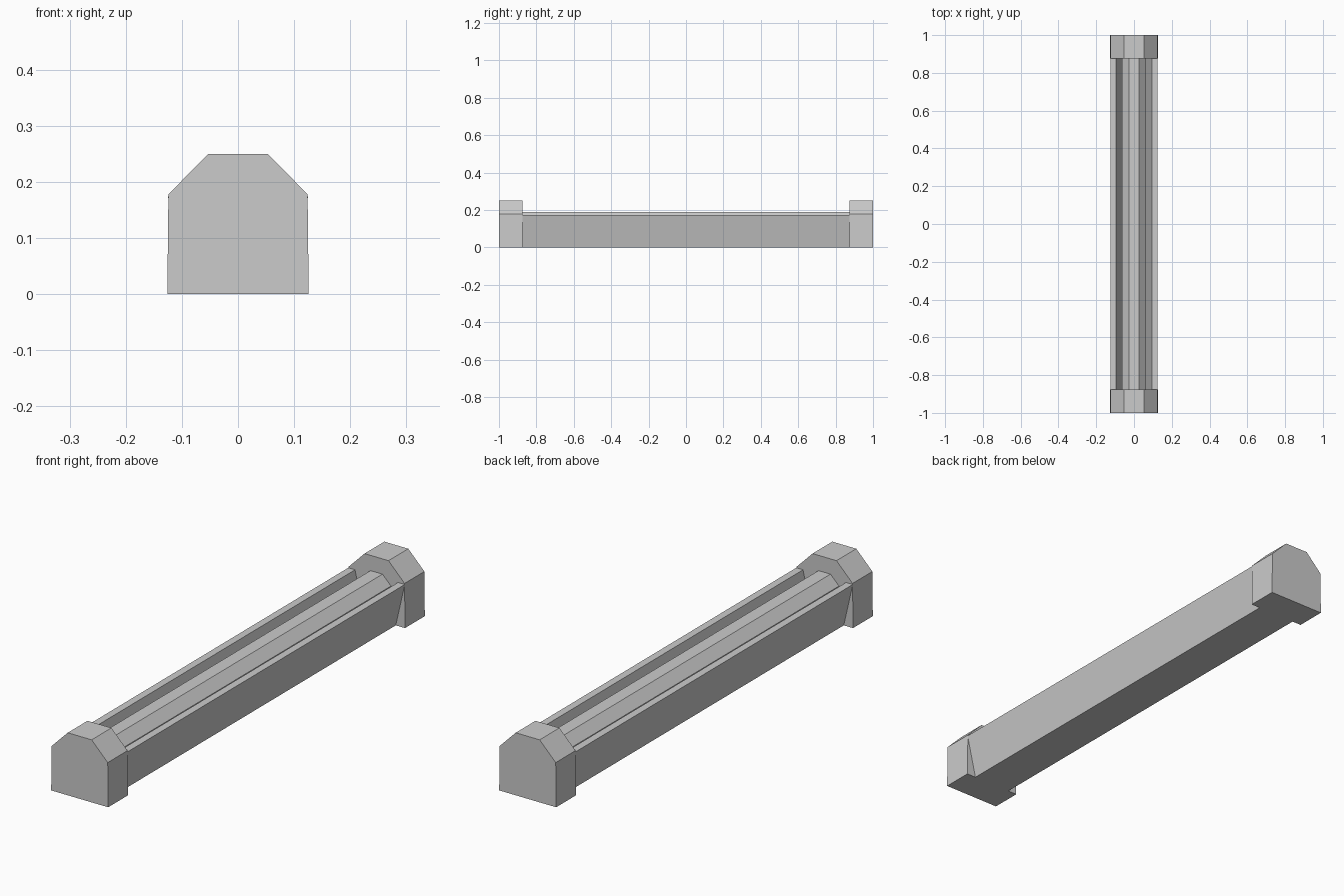
import bpy
import bmesh
import math

cube = bpy.data.objects.get("Cube")
if cube:
    bpy.data.objects.remove(cube, do_unlink=True)

grey = bpy.data.materials.new("plain grey")
grey.use_nodes = True
COLOUR = (0.6, 0.6, 0.6, 1)
grey.diffuse_color = COLOUR
grey.node_tree.nodes["Principled BSDF"].inputs["Base Color"].default_value = COLOUR


def extrude_profile(name, profile, y0, y1):
    """Sweep a closed (x, z) profile along y."""
    bm = bmesh.new()
    face = bm.faces.new([bm.verts.new((x, y0, z)) for x, z in profile])
    ext = bmesh.ops.extrude_face_region(bm, geom=[face])
    moved = [g for g in ext["geom"] if isinstance(g, bmesh.types.BMVert)]
    bmesh.ops.translate(bm, verts=moved, vec=(0, y1 - y0, 0))
    bmesh.ops.recalc_face_normals(bm, faces=bm.faces)
    mesh = bpy.data.meshes.new(name)
    bm.to_mesh(mesh)
    bm.free()
    mesh.materials.append(grey)
    obj = bpy.data.objects.new(name, mesh)
    bpy.context.collection.objects.link(obj)
    return obj


def mirrored(half):
    """Complete a right-hand half profile with its left-hand copy."""
    return half + [(-x, z) for x, z in reversed(half)]


INNER = 0.875

# End caps with chamfered shoulders
cap = mirrored([(0.126, 0), (0.124, 0.178), (0.053, 0.25)])
extrude_profile("front_cap", cap, -1, -INNER)
extrude_profile("back_cap", cap, INNER, 1)

# Open trough with leaning walls
trough = mirrored([(0.085, 0), (0.125, 0.174), (0.095, 0.174), (0.062, 0.03)])
extrude_profile("trough", trough, -INNER, INNER)

# Octagonal tube lying in the trough
APOTHEM, AXIS_Z = 0.064, 0.125
radius = APOTHEM / math.cos(math.pi / 8)
angles = [math.pi * (2 * i + 1) / 8 for i in range(8)]
tube = [(radius * math.cos(a), AXIS_Z + radius * math.sin(a)) for a in angles]
extrude_profile("tube", tube, -INNER, INNER)
